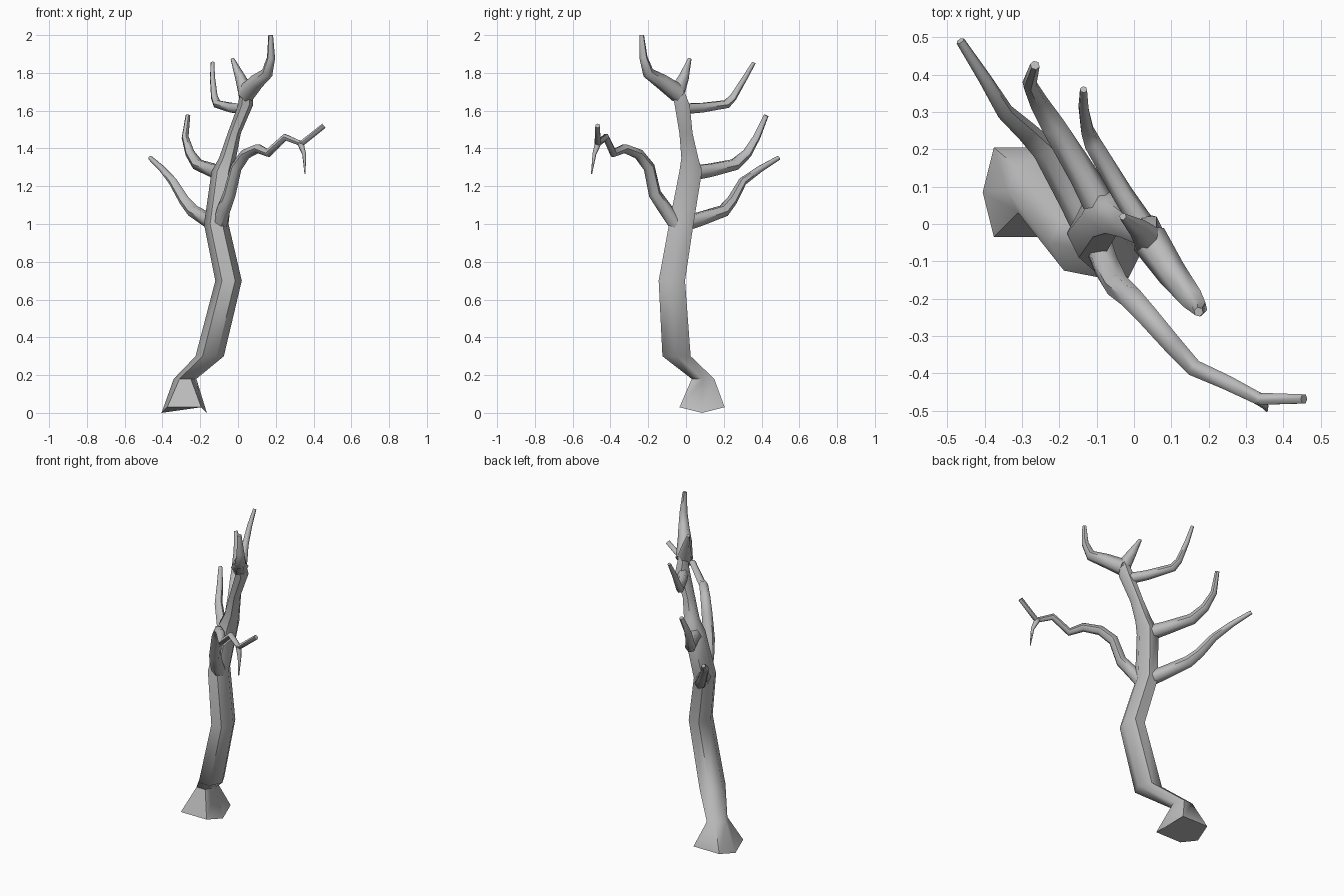
import bpy, bmesh, math
from mathutils import Vector

cube = bpy.data.objects.get("Cube")
if cube:
    bpy.data.objects.remove(cube)

bark = bpy.data.materials.new("grey_bark")
bark.use_nodes = True
grey = (0.5, 0.5, 0.5, 1)
bark.diffuse_color = grey
bark.node_tree.nodes["Principled BSDF"].inputs["Base Color"].default_value = grey

SIDES = 6
ANGLES = [math.tau * i / SIDES for i in range(SIDES)]
ACROSS = Vector((1, 1, 0))  # the tree spreads along the other diagonal


def skin(name, rings):
    """Join rings of points into a closed, smooth tube."""
    bm = bmesh.new()
    loops = [[bm.verts.new(point) for point in ring] for ring in rings]
    for lower, upper in zip(loops, loops[1:]):
        for i in range(SIDES):
            bm.faces.new((lower[i - 1], lower[i], upper[i], upper[i - 1]))
    bm.faces.new(loops[0])
    bm.faces.new(loops[-1])
    bmesh.ops.recalc_face_normals(bm, faces=bm.faces)
    mesh = bpy.data.meshes.new(name)
    bm.to_mesh(mesh)
    bm.free()
    mesh.materials.append(bark)
    part = bpy.data.objects.new(name, mesh)
    bpy.context.collection.objects.link(part)
    bpy.ops.object.select_all(action='DESELECT')
    bpy.context.view_layer.objects.active = part
    part.select_set(True)
    bpy.ops.object.shade_smooth_by_angle(angle=math.radians(60))


def limb(name, thick, thin, *path):
    """Tapered tube along a path, with each ring square to the path."""
    points = [Vector(point) for point in path]
    last = len(points) - 1
    rings = []
    for i, point in enumerate(points):
        before = points[max(i - 1, 0)]
        after = points[min(i + 1, last)]
        # halve the bend so that the ring sits evenly in it
        along = ((point - before).normalized() + (after - point).normalized()).normalized()
        side = (ACROSS - along * ACROSS.dot(along)).normalized()
        up = along.cross(side)
        radius = thick + (thin - thick) * i / last
        rings.append([point + radius * (side * math.cos(angle) + up * math.sin(angle))
                      for angle in ANGLES])
    skin(name, rings)


def level_ring(x, y, z, radius):
    """Level ring of the trunk, a little deeper than wide."""
    return [Vector((x + radius * math.cos(angle), y + 1.15 * radius * math.sin(angle), z))
            for angle in ANGLES]


# Trunk: centre and half width at each bend
trunk_rings = [level_ring(*bend) for bend in (
    (-.285, .085, 0, .12),
    (-.28, .09, .18, .06),
    (-.15, -.05, .3, .075),
    (-.05, -.075, .7, .07),
    (-.115, -.025, 1, .065),
    (-.08, .025, 1.28, .06),
    (-.055, .02, 1.35, .045),
    (-.02, 0, 1.48, .035),
    (.04, -.02, 1.63, .04),
    (.045, -.05, 1.73, .03),
)]
# Flared foot: squarer outline, with a shallow ridge under it
for point, angle in zip(trunk_rings[0], ANGLES):
    if abs(math.sin(angle)) > .5:
        point.x += math.copysign(.03, math.cos(angle))
        point.z = .03
skin("trunk", trunk_rings)

# Crown fork
limb("crown_branch", .05, .013,
     (.04, -.04, 1.69), (.1, -.13, 1.755), (.155, -.2, 1.8), (.175, -.225, 1.88), (.173, -.235, 2))
limb("crown_twig", .045, .01,
     (.045, -.05, 1.69), (.01, -.01, 1.78), (-.03, .02, 1.875))

# Back branches, from the top down
limb("upper_back_branch", .033, .01,
     (.035, -.02, 1.61), (-.03, .08, 1.615), (-.11, .215, 1.635), (-.125, .25, 1.67),
     (-.135, .31, 1.77), (-.135, .36, 1.855))
limb("middle_back_branch", .045, .013,
     (-.08, .03, 1.27), (-.135, .13, 1.285), (-.215, .26, 1.315), (-.255, .325, 1.375),
     (-.28, .375, 1.46), (-.265, .425, 1.575))
limb("lower_back_branch", .045, .012,
     (-.115, -.02, 1), (-.165, .07, 1.025), (-.24, .2, 1.07), (-.285, .245, 1.125),
     (-.345, .3, 1.225), (-.4, .39, 1.29), (-.465, .49, 1.35))

# Long crooked front branch and its hanging twig
limb("front_branch", .04, .014,
     (-.1, -.04, .98), (-.075, -.11, 1.08), (-.045, -.165, 1.16), (-.01, -.195, 1.3),
     (.04, -.25, 1.37), (.105, -.325, 1.4), (.16, -.385, 1.375), (.25, -.425, 1.46),
     (.335, -.468, 1.425), (.455, -.468, 1.52))
limb("hanging_twig", .018, .003,
     (.33, -.465, 1.43), (.35, -.485, 1.37), (.355, -.5, 1.265))
